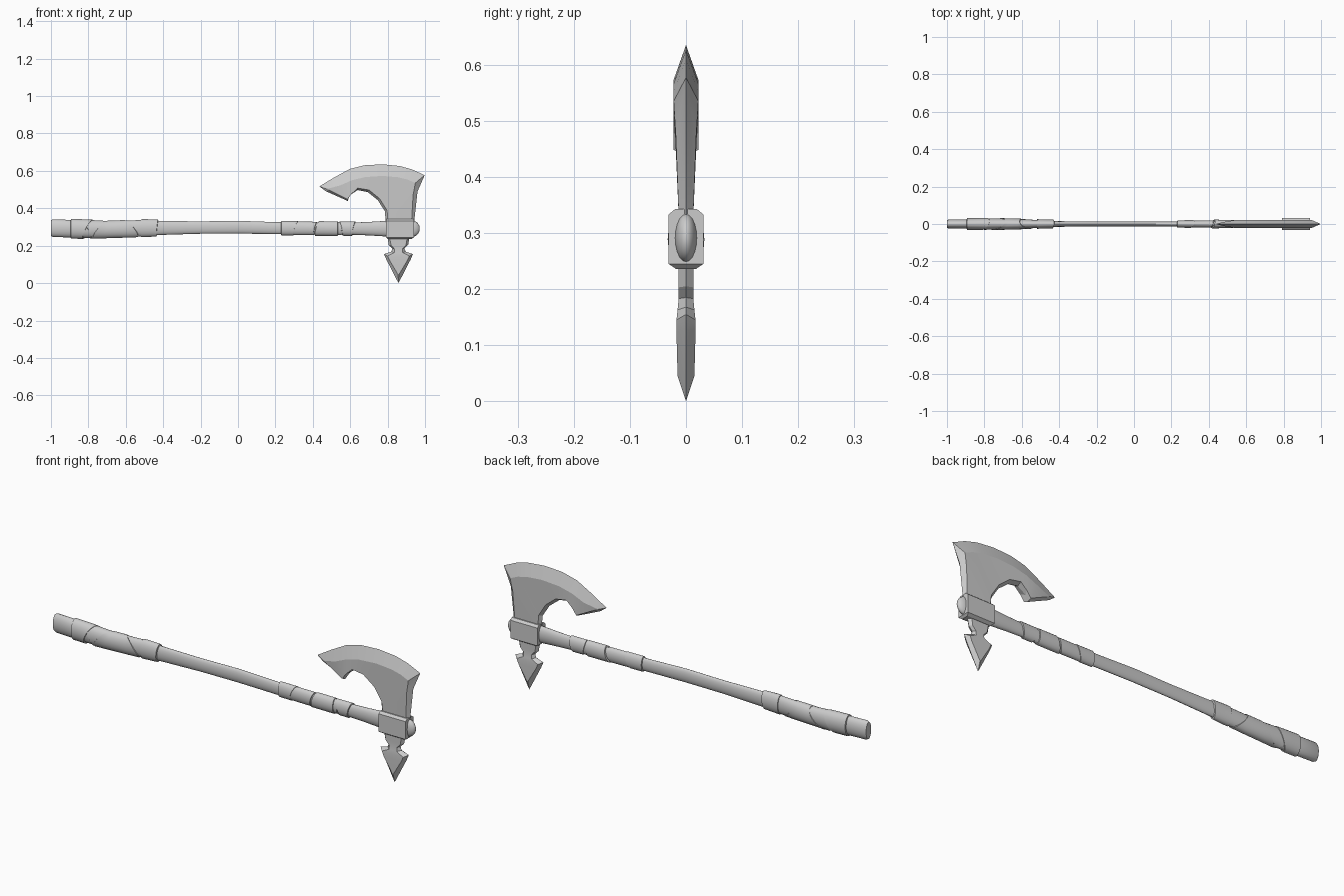
import bpy, bmesh
from math import sin, cos, pi

if "Cube" in bpy.data.objects:
    bpy.data.objects.remove(bpy.data.objects["Cube"])

SEG = 20
# handle stations: x, centre z, half height, half depth
HANDLE = [(-1.0, .294, .042, .020), (-.99, .294, .047, .024), (-.9, .291, .047, .025),
          (-.8, .288, .046, .027), (-.7, .287, .041, .025), (-.6, .290, .041, .022),
          (-.5, .294, .041, .018), (-.4, .295, .037, .015), (-.2, .297, .033, .013),
          (0, .299, .034, .013), (.2, .294, .032, .013), (.4, .292, .032, .016),
          (.6, .291, .032, .015), (.7, .291, .036, .017), (.78, .291, .041, .019),
          (.94, .291, .041, .019)]


def finish(name, bm, angle):
    bmesh.ops.remove_doubles(bm, verts=bm.verts, dist=1e-5)
    bmesh.ops.recalc_face_normals(bm, faces=bm.faces)
    me = bpy.data.meshes.new(name)
    bm.to_mesh(me)
    bm.free()
    ob = bpy.data.objects.new(name, me)
    bpy.context.collection.objects.link(ob)
    if angle:
        bpy.ops.object.select_all(action='DESELECT')
        ob.select_set(True)
        bpy.context.view_layer.objects.active = ob
        bpy.ops.object.shade_smooth_by_angle(angle=angle)
    return ob


def station(x):
    """Handle centre and radii at any x."""
    for a, b in zip(HANDLE, HANDLE[1:]):
        if x <= b[0]:
            f = max(0, (x - a[0]) / (b[0] - a[0]))
            return [p + (q - p) * f for p, q in zip(a[1:], b[1:])]
    return HANDLE[-1][1:]


def tube(name, rings, angle=.7):
    bm = bmesh.new()
    loops = [[bm.verts.new(p) for p in r] for r in rings]
    for a, b in zip(loops, loops[1:]):
        for i in range(SEG):
            j = (i + 1) % SEG
            bm.faces.new((a[i], a[j], b[j], b[i]))
    bm.faces.new(loops[0])
    bm.faces.new(loops[-1])
    return finish(name, bm, angle)


def ring(x, z, rz, ry):
    return [(x, ry * cos(2 * pi * i / SEG), z + rz * sin(2 * pi * i / SEG)) for i in range(SEG)]


def wrap(name, x0, x1, tilt0, tilt1, off):
    """Leather band hugging the handle, with slanted ends."""
    rings = []
    for k, f in enumerate((0, .02, .25, .5, .75, .98, 1)):
        o = -.002 if k in (0, 6) else off
        r = []
        for i in range(SEG):
            a = 2 * pi * i / SEG
            x = x0 + (x1 - x0) * f + (tilt0 + (tilt1 - tilt0) * f) * sin(a + .5)
            z, rz, ry = station(x)
            r.append((x, (ry + o) * cos(a), z + (rz + o) * sin(a)))
        rings.append(r)
    tube(name, rings)


def plate(name, side_a, side_b):
    """Bevelled blade: rim at y=0, raised inner faces. Points: rim x,z, inner x,z, thickness."""
    bm = bmesh.new()
    pts = side_a + side_b[::-1]
    n, m = len(pts), len(side_a)
    rim = [bm.verts.new((p[0], 0, p[1])) for p in pts]
    for s in (-1, 1):
        inn = [bm.verts.new((p[2], s * p[4], p[3])) for p in pts]
        for i in range(n):
            j = (i + 1) % n
            bm.faces.new((rim[i], rim[j], inn[j], inn[i]))
        for i in range(m - 1):
            bm.faces.new((inn[i], inn[i + 1], inn[n - 2 - i], inn[n - 1 - i]))
    return finish(name, bm, .2)


# handle shaft
tube("handle", [ring(*s) for s in HANDLE])

# leather wraps: lower grip, then upper grip
for i, w in enumerate([(-.895, -.80, .0, .03, .006), (-.82, -.70, -.035, .035, .004),
                       (-.735, -.57, .045, -.04, .006), (-.60, -.50, -.05, .0, .003),
                       (-.52, -.43, .0, .005, .007),
                       (.23, .31, .0, .015, .006), (.295, .415, .02, .01, .004),
                       (.42, .535, .012, .0, .007), (.52, .56, 0, .01, .003),
                       (.55, .62, -.01, .01, .006)]):
    wrap(f"grip_wrap_{i + 1}", *w)

# rounded end cap
tube("end_cap", [ring(.93 + .042 * sin(t), .291, .044 * cos(t), .020 * cos(t))
                 for t in (0, .3, .6, .9, 1.2, 1.45)])

# socket box with chamfered top and bottom
bm = bmesh.new()
loops = []
for z, hx, hy in ((.236, .064, .018), (.245, .074, .031), (.333, .074, .031), (.343, .074, .019)):
    loops.append([bm.verts.new((.866 + sx * hx, sy * hy, z))
                  for sx, sy in ((-1, -1), (1, -1), (1, 1), (-1, 1))])
for a, b in zip(loops, loops[1:]):
    for i in range(4):
        bm.faces.new((a[i], a[(i + 1) % 4], b[(i + 1) % 4], b[i]))
bm.faces.new(loops[0])
bm.faces.new(loops[-1])
finish("socket", bm, 0)

# main axe blade: cutting edge, then hooked underside
plate("axe_blade",
      [(.435, .517, .475, .503, .010), (.516, .566, .545, .522, .022), (.597, .61, .61, .55, .022),
       (.677, .63, .68, .567, .022), (.773, .635, .773, .573, .022), (.864, .626, .855, .566, .022),
       (.93, .608, .905, .554, .022), (.998, .577, .948, .535, .022), (.96, .49, .936, .47, .018)],
      [(.468, .492, .487, .497, .010), (.587, .439, .586, .448, .022), (.597, .47, .608, .478, .022),
       (.64, .497, .64, .508, .022), (.693, .487, .70, .498, .020), (.747, .444, .757, .452, .017),
       (.785, .385, .797, .388, .015), (.79, .33, .802, .33, .013), (.942, .33, .928, .33, .013)])

# back spike, mirrored half widths: rim w,z, inner w,z, thickness
SPIKE = [(.06, .25, .048, .25, .014), (.052, .205, .040, .203, .013), (.032, .185, .022, .183, .013),
         (.038, .168, .022, .163, .015), (.077, .155, .058, .145, .017), (.066, .128, .048, .122, .017),
         (0, 0, .002, .045, .015)]
half = [[(.858 + s * a, b, .858 + s * c, d, t) for a, b, c, d, t in SPIKE] for s in (-1, 1)]
plate("back_spike", *half)
